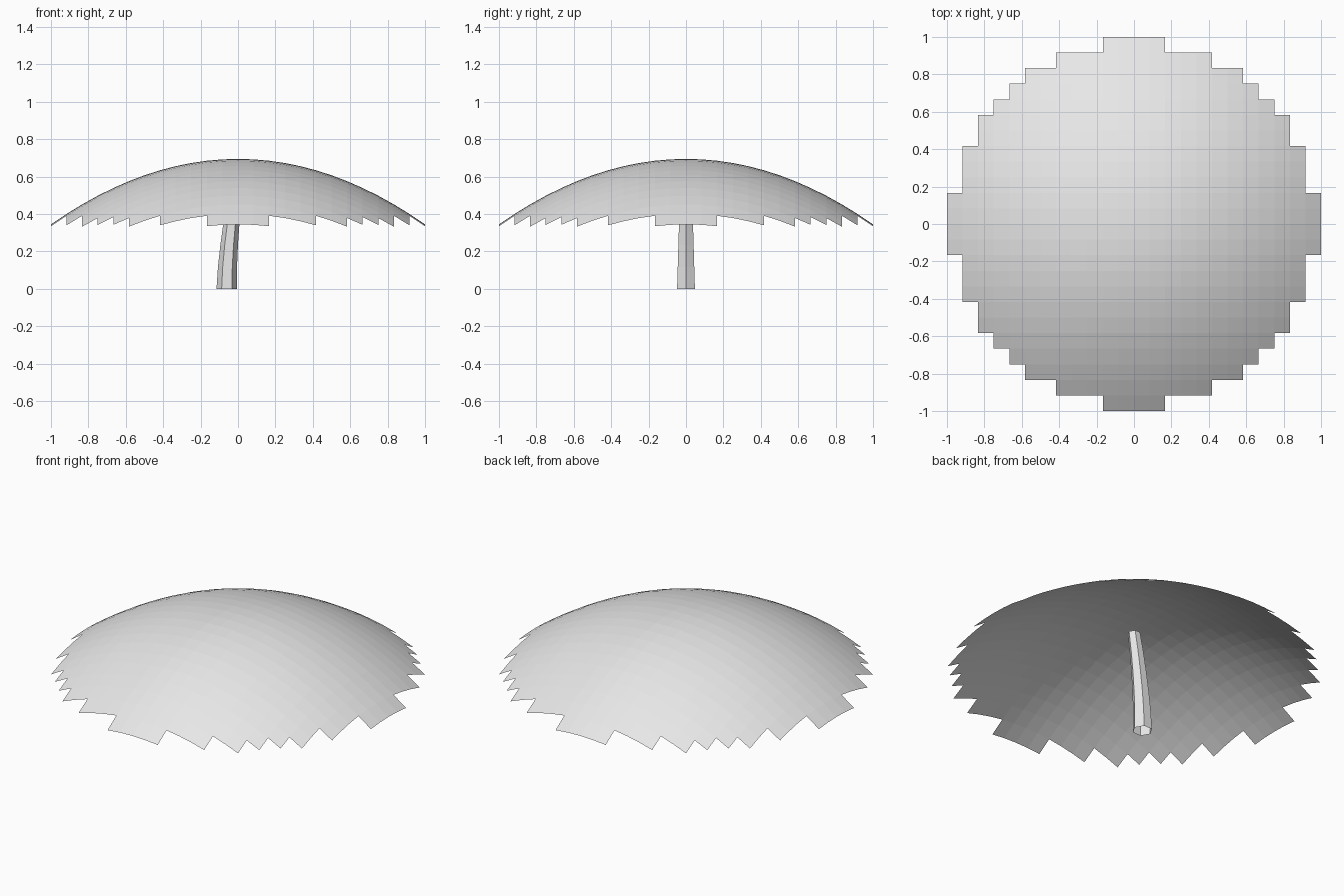
import bpy, bmesh, math

cube = bpy.data.objects.get("Cube")
if cube:
    bpy.data.objects.remove(cube, do_unlink=True)

grey = bpy.data.materials.new("light grey")
grey.use_nodes = True
grey.diffuse_color = (0.8, 0.8, 0.8, 1)
grey.node_tree.nodes["Principled BSDF"].inputs["Base Color"].default_value = grey.diffuse_color


def finish(bm, name):
    mesh = bpy.data.meshes.new(name)
    bm.to_mesh(mesh)
    bm.free()
    mesh.materials.append(grey)
    obj = bpy.data.objects.new(name, mesh)
    bpy.context.collection.objects.link(obj)
    return obj


# Canopy: square grid trimmed to a stepped disc, then domed
CELLS = 24
HEIGHT, DROP = 0.695, 0.35
bm = bmesh.new()
bmesh.ops.create_grid(bm, x_segments=CELLS, y_segments=CELLS, size=1)
outside = [f for f in bm.faces if f.calc_center_median().xy.length > 0.975]
bmesh.ops.delete(bm, geom=outside, context='FACES')
for v in bm.verts:
    v.co.z = HEIGHT - DROP * v.co.xy.length_squared
finish(bm, "canopy")

# Stem: open six-sided tube that tapers and leans towards the middle
SIDES, STEPS, TOP = 6, 5, 0.59
bm = bmesh.new()
rings = []
for i in range(STEPS + 1):
    t = i / STEPS
    radius = 0.055 - 0.02 * t
    x = -0.06 + 0.06 * t ** 1.7
    angles = [math.tau * k / SIDES for k in range(SIDES)]
    rings.append([bm.verts.new((x + radius * math.cos(a), radius * math.sin(a), TOP * t))
                  for a in angles])
for low, high in zip(rings, rings[1:]):
    for k in range(SIDES):
        n = (k + 1) % SIDES
        bm.faces.new((low[k], low[n], high[n], high[k]))
finish(bm, "stem")
